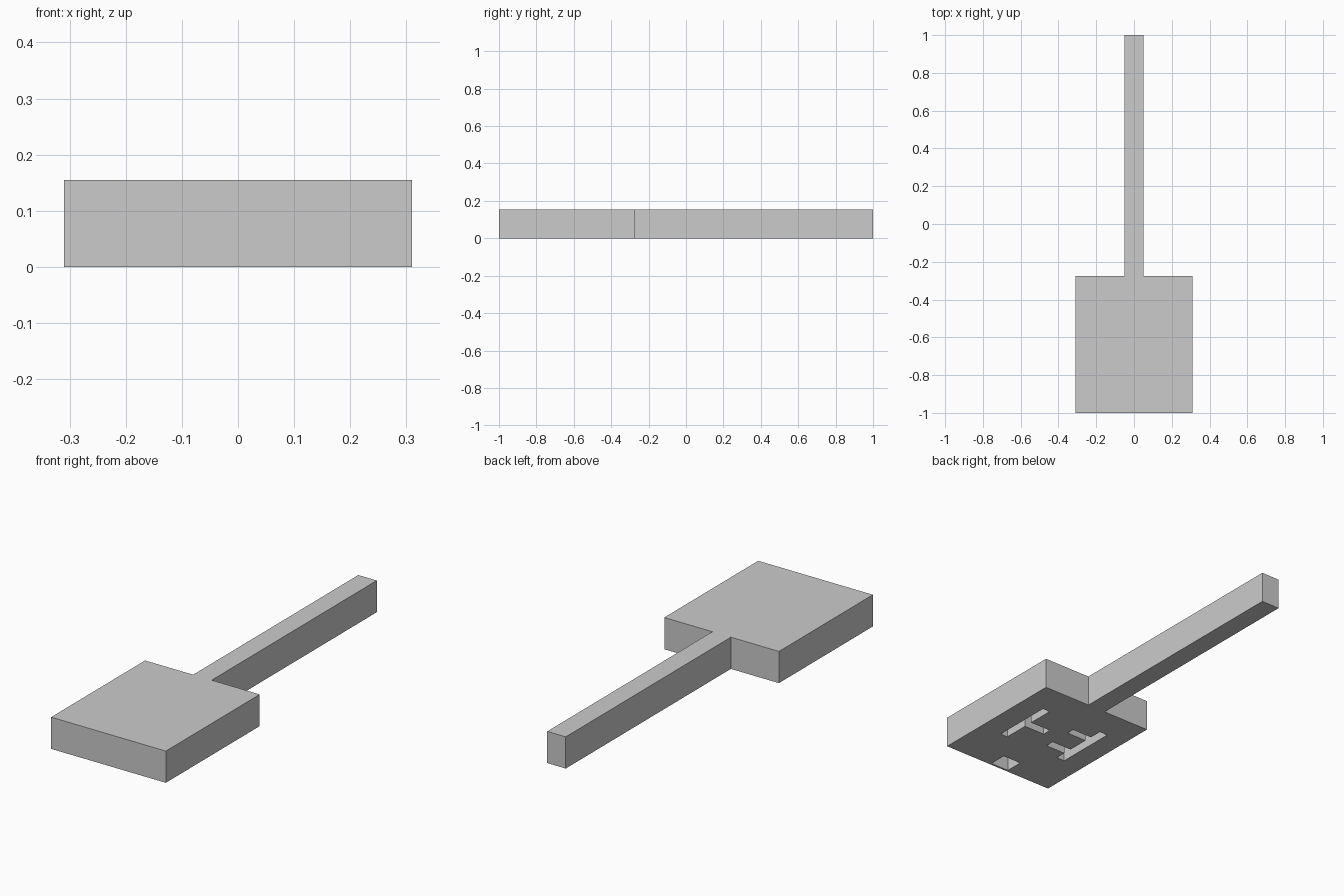
import bpy, bmesh

if "Cube" in bpy.data.objects:
    bpy.data.objects.remove(bpy.data.objects["Cube"])

H = 0.155      # thickness
DEPTH = 0.09   # depth of the recesses in the underside


def prism(name, outline, z0, z1):
    """Closed solid from a flat xy outline."""
    bm = bmesh.new()
    base = bm.faces.new([bm.verts.new((x, y, z0)) for x, y in outline])
    ext = bmesh.ops.extrude_face_region(bm, geom=[base])
    verts = [g for g in ext["geom"] if isinstance(g, bmesh.types.BMVert)]
    bmesh.ops.translate(bm, verts=verts, vec=(0, 0, z1 - z0))
    bmesh.ops.recalc_face_normals(bm, faces=bm.faces)
    mesh = bpy.data.meshes.new(name)
    bm.to_mesh(mesh)
    bm.free()
    obj = bpy.data.objects.new(name, mesh)
    bpy.context.collection.objects.link(obj)
    return obj


# Square head and straight handle in one outline
half = [(0.31, -1), (0.31, -0.275), (0.05, -0.275), (0.05, 1)]
paddle = prism("paddle", half + [(-x, y) for x, y in reversed(half)], 0, H)

# Branched slots and a square pocket sunk into the underside
slots = {
    "single_branch_slot": [(0.19, -0.75), (0.19, -0.44), (0.15, -0.44), (0.15, -0.575),
                           (0.035, -0.575), (0.035, -0.62), (0.15, -0.62), (0.15, -0.75)],
    "double_branch_slot": [(-0.2, -0.75), (-0.2, -0.435), (-0.155, -0.435), (-0.155, -0.5),
                           (-0.045, -0.5), (-0.045, -0.54), (-0.155, -0.54), (-0.155, -0.65),
                           (-0.045, -0.65), (-0.045, -0.695), (-0.155, -0.695), (-0.155, -0.75)],
    "edge_pocket": [(-0.055, -0.99), (0.045, -0.99), (0.045, -0.9), (-0.055, -0.9)],
}
for name, outline in slots.items():
    cutter = prism(name + "_cutter", outline, -0.05, DEPTH)
    cutter.hide_render = True
    cutter.hide_viewport = True
    mod = paddle.modifiers.new(name, "BOOLEAN")
    mod.operation = "DIFFERENCE"
    mod.solver = "EXACT"
    mod.object = cutter
